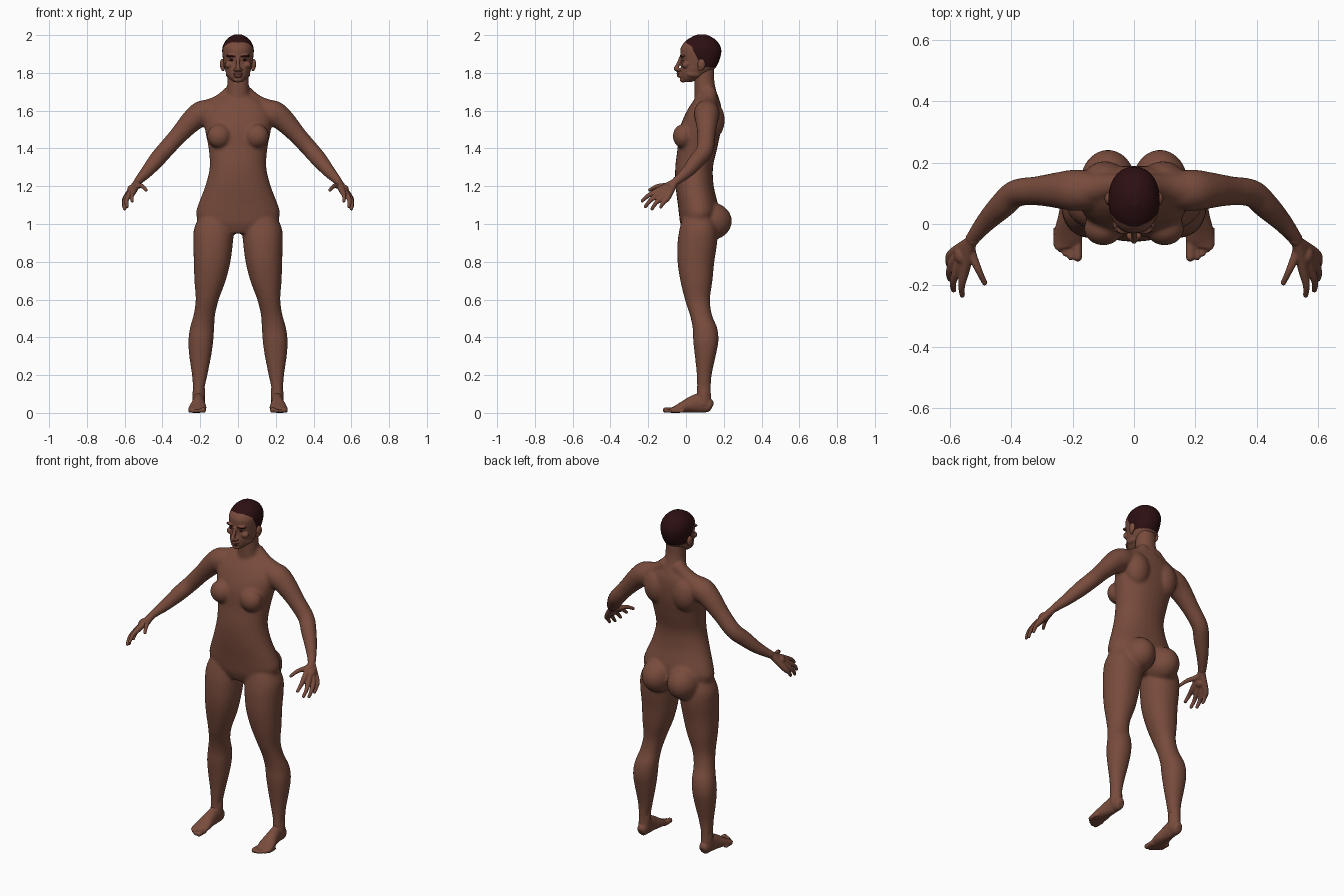
import bpy, bmesh, math
from mathutils import Vector, Matrix

if "Cube" in bpy.data.objects:
    bpy.data.objects.remove(bpy.data.objects["Cube"])


def material(name, colour):
    m = bpy.data.materials.new(name)
    m.use_nodes = True
    m.diffuse_color = (*colour, 1)
    shader = m.node_tree.nodes["Principled BSDF"]
    shader.inputs["Base Color"].default_value = (*colour, 1)
    shader.inputs["Roughness"].default_value = 0.8
    return m


SKIN = material("brown skin", (0.19, 0.072, 0.046))
HAIR = material("dark hair", (0.026, 0.005, 0.006))
EYE = material("eye white", (0.3, 0.22, 0.19))
LIPS = material("lips", (0.14, 0.045, 0.035))


def spline(rows, steps=5):
    """Smoothly fill in between rows of numbers."""
    padded = [rows[0], *rows, rows[-1]]
    filled = []
    for a, b, c, d in zip(padded, padded[1:], padded[2:], padded[3:]):
        for i in range(steps):
            t = i / steps
            filled.append([q + t * (r - p) / 2
                           + t * t * (p - 2.5 * q + 2 * r - s / 2)
                           + t ** 3 * (1.5 * (q - r) + (s - p) / 2)
                           for p, q, r, s in zip(a, b, c, d)])
    return filled + [list(rows[-1])]


def skin(bm, rings):
    """Bridge rings of points into a closed tube."""
    loops = [[bm.verts.new(p) for p in ring] for ring in rings]
    n = len(loops[0])
    for a, b in zip(loops, loops[1:]):
        for i in range(n):
            j = (i + 1) % n
            bm.faces.new((a[i], a[j], b[j], b[i]))
    bm.faces.new(loops[0])
    bm.faces.new(loops[-1])


def wave(angle, power):
    c, s = math.cos(angle), math.sin(angle)
    return math.copysign(abs(c) ** power, c), math.copysign(abs(s) ** power, s)


ANGLES = [math.tau * i / 28 for i in range(28)]


def column(bm, rows, side=1, power=0.92):
    """Upright form; row = height, centre x, half width, front y, back y."""
    rings = []
    for z, x, w, front, back in spline(rows):
        mid, half = (front + back) / 2, (back - front) / 2
        ring = [wave(a, power) for a in ANGLES]
        rings.append([(side * (x + w * c), mid + half * s, z) for c, s in ring])
    skin(bm, rings)


def limb(bm, rows, side=1):
    """Form along a path; row = x, y, z, half width, half height."""
    rows = spline([r if len(r) == 5 else (*r, r[3]) for r in rows])
    pts = [Vector((side * r[0], r[1], r[2])) for r in rows]
    rings = []
    for i, (p, r) in enumerate(zip(pts, rows)):
        t = (pts[min(i + 1, len(pts) - 1)] - pts[max(i - 1, 0)]).normalized()
        u = t.cross(Vector((0, 0, 1))).normalized()
        v = u.cross(t)
        rings.append([p + u * r[3] * math.cos(a) + v * r[4] * math.sin(a) for a in ANGLES])
    skin(bm, rings)


def ball(bm, centre, radii, side=1):
    x, y, z = centre
    m = Matrix.Translation((side * x, y, z)) @ Matrix.Diagonal((*radii, 1))
    bmesh.ops.create_uvsphere(bm, u_segments=24, v_segments=16, radius=1, matrix=m)


def finish(bm, name, mats, voxel=0, smooth=0):
    """Fuse the forms into one smooth surface."""
    bmesh.ops.recalc_face_normals(bm, faces=bm.faces)
    mesh = bpy.data.meshes.new(name)
    bm.to_mesh(mesh)
    bm.free()
    obj = bpy.data.objects.new(name, mesh)
    bpy.context.collection.objects.link(obj)
    if voxel:
        fuse = obj.modifiers.new("fuse", 'REMESH')
        fuse.mode, fuse.voxel_size = 'VOXEL', voxel
        soft = obj.modifiers.new("soften", 'SMOOTH')
        soft.factor, soft.iterations = 0.5, smooth
        graph = bpy.context.evaluated_depsgraph_get()
        obj.data = bpy.data.meshes.new_from_object(obj.evaluated_get(graph))
        obj.modifiers.clear()
    obj.data.materials.clear()
    for m in mats:
        obj.data.materials.append(m)
    for p in obj.data.polygons:
        p.use_smooth = True
    for v in obj.data.vertices:
        v.co.z = max(v.co.z, 0)
    return obj


# Body: torso, neck, arms and legs
bm = bmesh.new()
column(bm, [(.95, 0, .1, -.01, .1), (1, 0, .195, -.03, .15), (1.05, 0, .222, -.037, .17),
            (1.1, 0, .212, -.043, .17), (1.2, 0, .174, -.055, .147), (1.3, 0, .15, -.057, .143),
            (1.4, 0, .156, -.045, .165), (1.5, 0, .175, -.035, .185), (1.58, 0, .18, -.005, .19),
            (1.64, 0, .14, .03, .183), (1.68, 0, .08, .06, .165)])
column(bm, [(1.6, 0, .08, .04, .18), (1.66, 0, .066, .045, .177), (1.7, 0, .06, .045, .162),
            (1.76, 0, .056, .045, .15), (1.83, 0, .054, .05, .15)])
for s in (1, -1):
    limb(bm, [(.03, .125, 1.7, .04), (.1, .12, 1.638, .045), (.19, .11, 1.585, .066)], s)
    limb(bm, [(.13, .11, 1.6, .06), (.19, .11, 1.585, .068), (.243, .11, 1.547, .06),
              (.315, .108, 1.47, .048), (.385, .1, 1.392, .045), (.43, .06, 1.34, .043),
              (.48, .01, 1.28, .034), (.525, -.045, 1.232, .024), (.535, -.06, 1.22, .022)], s)
    column(bm, [(1.03, .12, .09, -.02, .15), (.97, .128, .106, -.035, .165),
                (.9, .132, .105, -.045, .165), (.8, .137, .097, -.045, .15),
                (.7, .148, .083, -.03, .14), (.6, .163, .061, -.006, .127),
                (.52, .178, .057, .02, .137), (.45, .19, .064, .035, .165),
                (.38, .197, .066, .038, .172), (.3, .2, .058, .047, .157),
                (.2, .203, .041, .057, .136), (.12, .208, .03, .058, .132),
                (.05, .208, .032, .05, .137)], s)
    ball(bm, (.085, .13, 1.015), (.092, .113, .1), s)
    ball(bm, (.1, -.015, 1.465), (.064, .055, .064), s)
    ball(bm, (.095, .14, 1.55), (.075, .065, .1), s)
body = finish(bm, "body", [SKIN], .0075, 12)

# Hands: each finger runs from wrist through knuckle to tip
FINGERS = [[(.552, -.15, 1.175), (.562, -.2, 1.15), (.56, -.232, 1.122)],
           [(.574, -.146, 1.157), (.59, -.188, 1.125), (.588, -.215, 1.092)],
           [(.586, -.122, 1.146), (.602, -.158, 1.112), (.6, -.18, 1.08)],
           [(.592, -.096, 1.142), (.604, -.118, 1.115), (.604, -.134, 1.09)],
           [(.532, -.09, 1.205), (.507, -.15, 1.2), (.487, -.192, 1.18)]]
for s, name in ((1, "left_hand"), (-1, "right_hand")):
    bm = bmesh.new()
    for finger in FINGERS:
        path = [(.515, -.033, 1.243), (.532, -.058, 1.222), *finger]
        limb(bm, [(*p, r) for p, r in zip(path, (.02, .02, .0165, .0115, .009))], s)
        ball(bm, finger[-1], (.009, .009, .009), s)
    ball(bm, (.56, -.1, 1.182), (.027, .033, .027), s)
    finish(bm, name, [SKIN], .0035, 5)

# Feet with five toes
TOES = [(.184, -.108, .015), (.206, -.108, .011), (.224, -.097, .01),
        (.24, -.083, .01), (.254, -.066, .01)]
for s, name in ((1, "left_foot"), (-1, "right_foot")):
    bm = bmesh.new()
    limb(bm, [(.207, .138, .03, .015, .02), (.207, .125, .036, .028, .036),
              (.207, .08, .052, .031, .052), (.21, .03, .044, .036, .044),
              (.213, -.02, .029, .046, .029), (.217, -.06, .017, .047, .018),
              (.215, -.075, .014, .04, .014)], s)
    limb(bm, [(.208, .095, .04, .033), (.207, .095, .1, .034), (.206, .095, .14, .03)], s)
    for x, y, r in TOES:
        limb(bm, [(x, y + .055, r, r), (x, y, r, r)], s)
        ball(bm, (x, y, r), (r, r, r), s)
    finish(bm, name, [SKIN], .0045, 5)

# Head and face
bm = bmesh.new()
column(bm, [(1.752, 0, .025, -.015, .03), (1.775, 0, .05, -.027, .085),
            (1.81, 0, .067, -.03, .14), (1.85, 0, .076, -.026, .17), (1.9, 0, .083, -.03, .186),
            (1.935, 0, .082, -.027, .184), (1.968, 0, .068, -.003, .165),
            (1.99, 0, .045, .03, .135), (2.003, 0, .018, .06, .105)])
limb(bm, [(0, -.026, 1.885, .009), (0, -.042, 1.845, .01), (0, -.053, 1.822, .013)])
ball(bm, (0, -.05, 1.819), (.013, .014, .011))
ball(bm, (0, -.034, 1.797), (.026, .017, .008))
ball(bm, (0, -.033, 1.783), (.022, .016, .008))
ball(bm, (0, -.015, 1.764), (.024, .018, .015))
for s in (1, -1):
    ball(bm, (.014, -.038, 1.817), (.011, .013, .009), s)
    ball(bm, (.034, -.017, 1.891), (.03, .016, .008), s)
    ball(bm, (.046, -.002, 1.842), (.024, .02, .019), s)
    ball(bm, (.048, .04, 1.795), (.017, .04, .02), s)
head = finish(bm, "head", [SKIN, HAIR, LIPS], .0035, 4)

# Hairline drops from the forehead to behind the ear
HAIRLINE = [(-1, 1.965), (0, 1.962), (.03, 1.94), (.06, 1.875), (.09, 1.832), (.3, 1.822)]
for p in head.data.polygons:
    x, y, z = p.center
    for (ya, za), (yb, zb) in zip(HAIRLINE, HAIRLINE[1:]):
        if ya <= y < yb and z > za + (zb - za) * (y - ya) / (yb - ya):
            p.material_index = 1
    if y < .02 and .014 < abs(x) < .058 and abs(z - 1.888 - .12 * (abs(x) - .03)) < .005:
        p.material_index = 1
    if y < -.036 and abs(x) < .024 and 1.776 < z < 1.804:
        p.material_index = 2

# Ears and eyes
for s, side in ((1, "left"), (-1, "right")):
    bm = bmesh.new()
    ball(bm, (.083, .082, 1.845), (.013, .021, .03), s)
    ball(bm, (.08, .074, 1.822), (.01, .011, .014), s)
    finish(bm, side + "_ear", [SKIN], .003, 4)
    bm = bmesh.new()
    ball(bm, (.034, -.011, 1.869), (.016, .014, .007), s)
    eye = finish(bm, side + "_eye", [EYE, HAIR])
    for p in eye.data.polygons:
        if abs(abs(p.center.x) - .034) < .007 or p.center.z > 1.8725:
            p.material_index = 1
